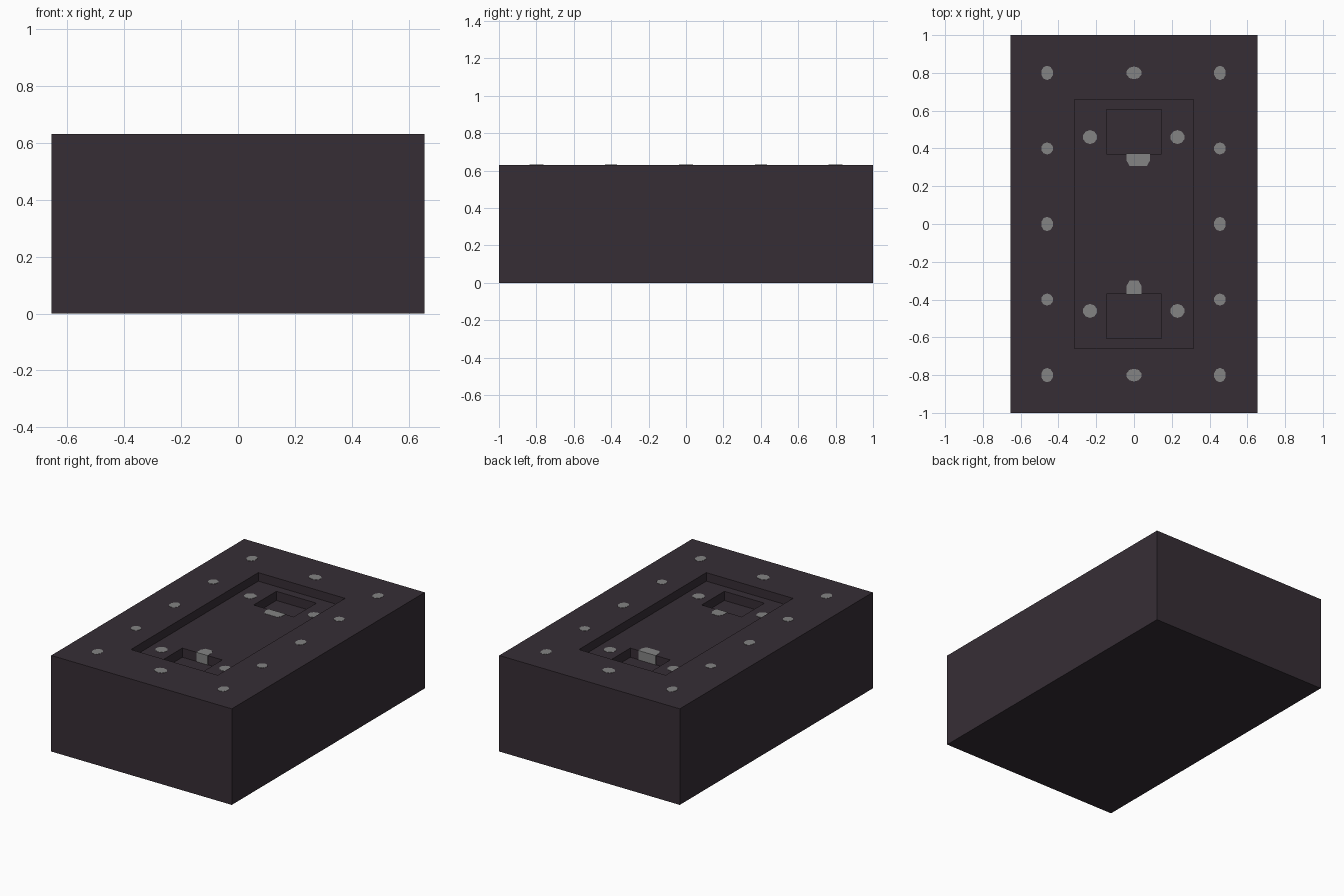
import bpy
import bmesh
from math import cos, sin, pi

W, L, H = 1.31, 2.0, 0.63           # block size
RECESS, POCKET = 0.056, 0.06        # depths of the recess and its pockets
FLOOR = H - RECESS
T = 0.003                           # plate thickness

if "Cube" in bpy.data.objects:
    bpy.data.objects.remove(bpy.data.objects["Cube"], do_unlink=True)


def material(name, rgb):
    m = bpy.data.materials.new(name)
    m.use_nodes = True
    m.diffuse_color = (*rgb, 1)
    bsdf = next(n for n in m.node_tree.nodes if n.type == 'BSDF_PRINCIPLED')
    bsdf.inputs["Base Color"].default_value = (*rgb, 1)
    return m


DARK = material("dark plum", (0.037, 0.027, 0.036))
GREY = material("stud grey", (0.23, 0.23, 0.23))


def finish(name, bm, mat):
    bmesh.ops.recalc_face_normals(bm, faces=bm.faces)
    mesh = bpy.data.meshes.new(name)
    bm.to_mesh(mesh)
    bm.free()
    mesh.materials.append(mat)
    ob = bpy.data.objects.new(name, mesh)
    bpy.context.collection.objects.link(ob)
    return ob


def box(name, x0, x1, y0, y1, z0, z1, mat):
    bm = bmesh.new()
    bmesh.ops.create_cube(bm, size=1)
    for v in bm.verts:
        v.co.x = x1 if v.co.x > 0 else x0
        v.co.y = y1 if v.co.y > 0 else y0
        v.co.z = z1 if v.co.z > 0 else z0
    return finish(name, bm, mat)


def plate(name, points, z):
    # Thin flat plate with the given outline, resting at height z
    bm = bmesh.new()
    face = bm.faces.new([bm.verts.new((x, y, z)) for x, y in points])
    ext = bmesh.ops.extrude_face_region(bm, geom=[face])
    top = [g for g in ext["geom"] if isinstance(g, bmesh.types.BMVert)]
    bmesh.ops.translate(bm, verts=top, vec=(0, 0, T))
    return finish(name, bm, GREY)


def stud(name, x, y, z, rx, ry):
    angles = [(i + 0.5) * pi / 5 for i in range(10)]
    return plate(name, [(x + rx * cos(a), y + ry * sin(a)) for a in angles], z)


# Block with a long recess and two deeper pockets
block = box("block", -W / 2, W / 2, -L / 2, L / 2, 0, H, DARK)
cutters = [box("recess_cutter", -0.315, 0.315, -0.66, 0.66, FLOOR, H + 0.1, DARK)]
for side, y0, y1 in (("front", -0.605, -0.37), ("back", 0.37, 0.605)):
    cutters.append(box(side + "_pocket_cutter", -0.145, 0.145, y0, y1,
                       FLOOR - POCKET, H + 0.1, DARK))
for cutter in cutters:
    mod = block.modifiers.new(cutter.name, 'BOOLEAN')
    mod.operation = 'DIFFERENCE'
    mod.solver = 'EXACT'
    mod.object = cutter
bpy.context.view_layer.update()
cut_mesh = bpy.data.meshes.new_from_object(
    block.evaluated_get(bpy.context.evaluated_depsgraph_get()))
block.modifiers.clear()
block.data = cut_mesh
for cutter in cutters:
    bpy.data.objects.remove(cutter, do_unlink=True)

# Studs around the rim
for x in (-0.46, 0.455):
    for y in (-0.8, -0.4, 0, 0.8, 0.4):
        stud("rim_stud", x, y, H - T / 2, 0.032, 0.038 if y in (0, 0.8, -0.8) else 0.032)
for y in (-0.8, 0.8):
    stud("end_stud", 0, y, H - T / 2, 0.041, 0.034)

# Studs on the recess floor
for x in (-0.233, 0.23):
    for y in (-0.46, 0.46):
        stud("floor_stud", x, y, FLOOR - T / 2, 0.038, 0.037)

# Half studs at the pocket edges, running down the pocket walls
for side, s, x0, x1, reach in (("front", -1, -0.04, 0.04, 0.07),
                               ("back", 1, -0.04, 0.085, 0.062)):
    edge, tip, c = 0.37 * s, (0.37 - reach) * s, 0.016
    plate(side + "_half_stud",
          [(x0, edge), (x0, tip + 1.8 * c * s), (x0 + c, tip),
           (x1 - c, tip), (x1, tip + 1.8 * c * s), (x1, edge)], FLOOR - T / 2)
    ya, yb = sorted((edge - T * s, edge + T * s))
    box(side + "_half_stud_wall", x0, x1, ya, yb, FLOOR - POCKET, FLOOR + T / 2, GREY)
